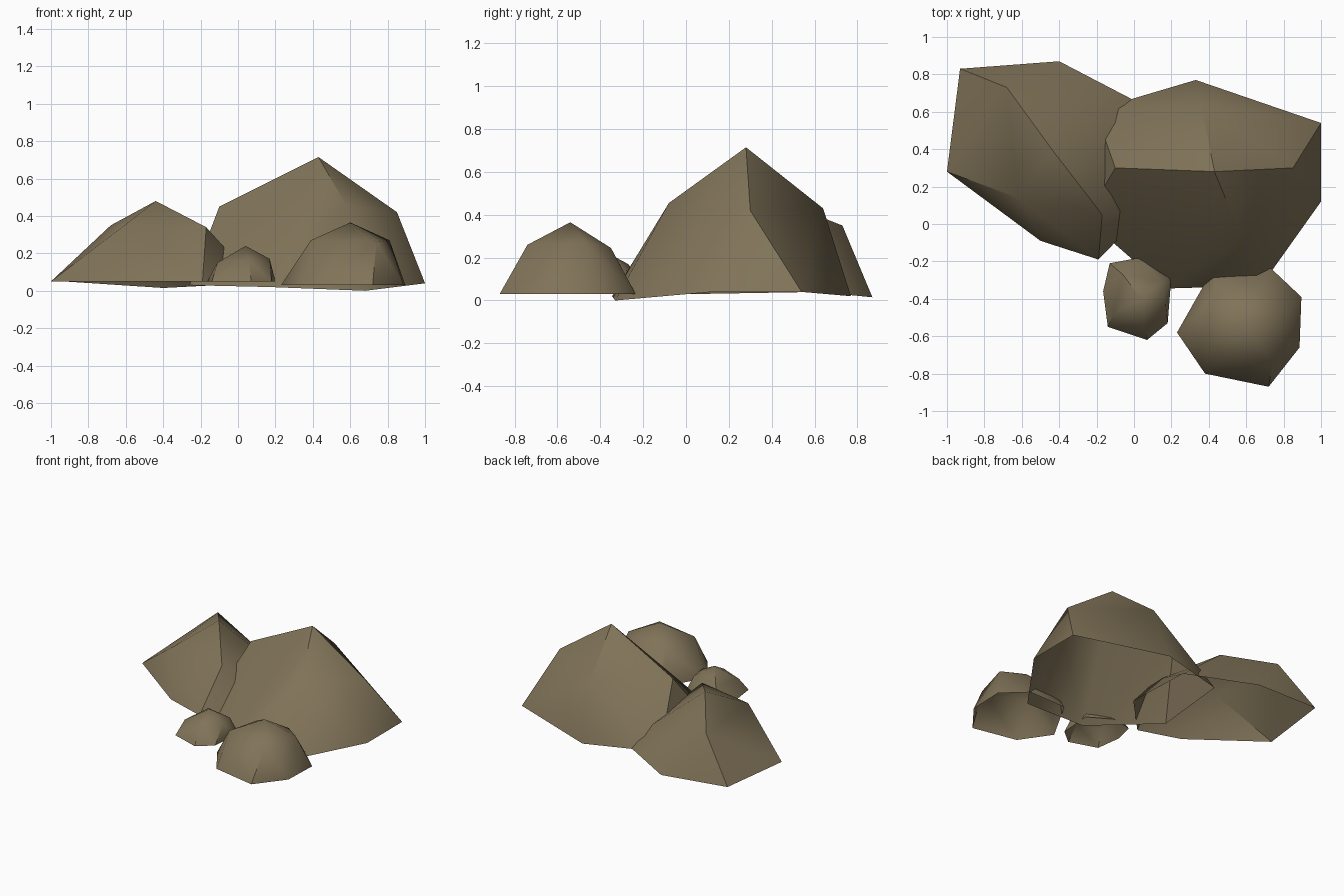
import bpy, bmesh, math

if "Cube" in bpy.data.objects:
    bpy.data.objects.remove(bpy.data.objects["Cube"])

# Weathered brown stone
stone = bpy.data.materials.new("brown_stone")
stone.diffuse_color = (0.216, 0.171, 0.098, 1.0)
stone.use_nodes = True
stone.node_tree.nodes["Principled BSDF"].inputs["Base Color"].default_value = stone.diffuse_color


def make_rock(name, base, ring, peak):
    """Faceted dome: hull of a ground outline, a shoulder ring and a peak, open below."""
    bm = bmesh.new()
    ground = [bm.verts.new(p) for p in base]
    for p in ring + [peak]:
        bm.verts.new(p)
    bmesh.ops.convex_hull(bm, input=bm.verts[:])
    loose = [v for v in bm.verts if not v.link_faces]
    bmesh.ops.delete(bm, geom=loose, context='VERTS')
    ground = {v for v in ground if v.is_valid}
    bmesh.ops.recalc_face_normals(bm, faces=bm.faces[:])
    # remove the underside
    under = [f for f in bm.faces if all(v in ground for v in f.verts)]
    bmesh.ops.delete(bm, geom=under, context='FACES_ONLY')
    mesh = bpy.data.meshes.new(name)
    bm.to_mesh(mesh)
    bm.free()
    mesh.materials.append(stone)
    rock = bpy.data.objects.new(name, mesh)
    bpy.context.collection.objects.link(rock)
    bpy.ops.object.select_all(action='DESELECT')
    rock.select_set(True)
    bpy.context.view_layer.objects.active = rock
    bpy.ops.object.shade_smooth_by_angle(angle=math.radians(46))
    return rock


# Tallest boulder
make_rock("large_boulder",
          [(1, .54, .04), (1, .12, .04), (.68, -.33, 0), (.17, -.345, .02),
           (-.26, .03, .03), (-.21, .61, .04), (.33, .77, .02)],
          [(.85, .30, .42), (.36, .64, .43), (-.10, .30, .45), (.58, -.08, .455)],
          (.43, .28, .715))

# Broad boulder at the back left
make_rock("left_boulder",
          [(-.93, .83, .05), (-1, .28, .05), (-.50, -.09, .05), (-.19, -.19, .05),
           (.09, .10, .05), (.08, .62, .04), (-.40, .87, .015)],
          [(-.68, .73, .35), (-.62, .14, .34), (-.17, .05, .34)],
          (-.44, .40, .48))

# Medium rock at the front right
make_rock("front_rock",
          [(.23, -.58, .03), (.38, -.80, .03), (.72, -.87, .03), (.885, -.66, .03),
           (.895, -.39, .03), (.73, -.235, .03), (.42, -.245, .03)],
          [(.39, -.66, .27), (.74, -.74, .26), (.81, -.47, .27),
           (.67, -.35, .245), (.43, -.38, .25)],
          (.60, -.54, .365))

# Small rock at the front
make_rock("small_rock",
          [(-.165, -.36, .05), (-.14, -.55, .05), (.07, -.62, .05), (.18, -.53, .05),
           (.20, -.28, .05), (.03, -.18, .05), (-.13, -.21, .05)],
          [(-.11, -.48, .15), (.06, -.54, .16), (.17, -.43, .17),
           (.15, -.31, .17), (-.06, -.27, .17)],
          (.04, -.40, .24))
